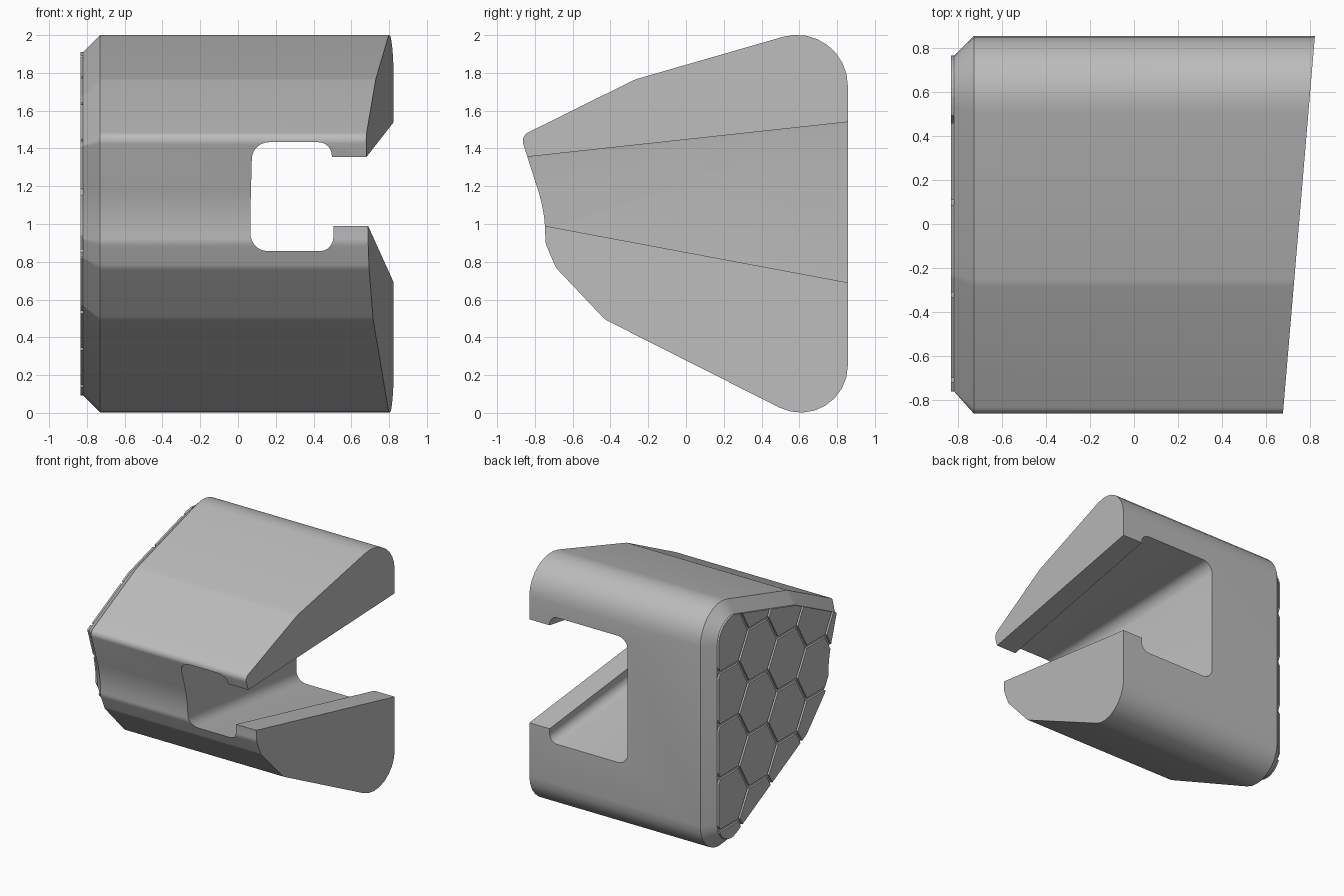
import bpy
import math
from mathutils import Vector

if "Cube" in bpy.data.objects:
    bpy.data.objects.remove(bpy.data.objects["Cube"])

grey = bpy.data.materials.new("mid_grey")
grey.use_nodes = True
grey.diffuse_color = (0.5, 0.5, 0.5, 1)
bsdf = grey.node_tree.nodes["Principled BSDF"]
bsdf.inputs["Base Color"].default_value = grey.diffuse_color
bsdf.inputs["Roughness"].default_value = 0.6


def rounded(corners, inset=0.0, steps=8):
    """Counter-clockwise (u, v, radius) corners, inset and then filleted."""
    pts = [Vector(c[:2]) for c in corners]
    n = len(pts)
    out = []
    moved = []
    for i, p in enumerate(pts):
        a = (p - pts[i - 1]).normalized()
        b = (pts[(i + 1) % n] - p).normalized()
        na, nb = Vector((-a.y, a.x)), Vector((-b.y, b.x))
        moved.append(p + (na + nb) * inset / (1 + na.dot(nb)))
    for i, p in enumerate(moved):
        a = (p - moved[i - 1]).normalized()
        b = (moved[(i + 1) % n] - p).normalized()
        turn = a.x * b.y - a.y * b.x
        r = corners[i][2]
        if r == 0:
            out.append(p)
            continue
        r = max(r - math.copysign(inset, turn), 0.01)
        angle = a.angle(b)
        start = p - a * r * math.tan(angle / 2)
        side = Vector((-a.y, a.x)) * math.copysign(r, turn)
        for k in range(steps + 1):
            t = angle * k / steps
            out.append(start + side * (1 - math.cos(t)) + a * r * math.sin(t))
    return out


def loft(name, groups):
    """Solid skin through each group of matching rings."""
    verts, faces = [], []
    for rings in groups:
        base, n = len(verts), len(rings[0])
        for ring in rings:
            verts += ring
        for k in range(len(rings) - 1):
            lo = base + k * n
            for i in range(n):
                j = (i + 1) % n
                faces.append((lo + i, lo + j, lo + n + j, lo + n + i))
        last = base + (len(rings) - 1) * n
        faces.append(tuple(range(base + n - 1, base - 1, -1)))
        faces.append(tuple(range(last, last + n)))
    mesh = bpy.data.meshes.new(name)
    mesh.from_pydata(verts, [], faces)
    mesh.materials.append(grey)
    obj = bpy.data.objects.new(name, mesh)
    bpy.context.collection.objects.link(obj)
    # Consistent outward normals for the booleans
    import bmesh
    bm = bmesh.new()
    bm.from_mesh(mesh)
    bmesh.ops.recalc_face_normals(bm, faces=bm.faces)
    bm.to_mesh(mesh)
    bm.free()
    return obj


def activate(obj):
    bpy.ops.object.select_all(action='DESELECT')
    obj.select_set(True)
    bpy.context.view_layer.objects.active = obj


def cut(obj, cutter, operation):
    mod = obj.modifiers.new("cut", 'BOOLEAN')
    mod.operation = operation
    mod.solver = 'EXACT'
    mod.object = cutter
    activate(obj)
    bpy.ops.object.modifier_apply(modifier=mod.name)
    bpy.data.objects.remove(cutter)


# Side profile: rounded back, sloping top and bottom, hollowed front
profile = [(0.857, -0.155, 0.25), (0.857, 2.09, 0.27), (-0.27, 1.765, 0.2),
           (-0.875, 1.465, 0.05), (-0.745, 1.06, 0.8), (-0.745, 0.9, 0.1),
           (-0.69, 0.77, 0.1), (-0.43, 0.495, 0.1)]
outer = rounded(profile)
inner = rounded(profile, 0.09)

# Body with a chamfered closed end and a slanted open end
body = loft("clip_body", [[
    [(-0.82, p.x, p.y) for p in inner],
    [(-0.73, p.x, p.y) for p in outer],
    [(0.752 + 0.0846 * p.x, p.x, p.y) for p in outer]]])


# Tapering channel with retaining lips
def channel_ring(y):
    t = (y + 0.8) / 1.657

    def mix(a, b):
        return a + (b - a) * t

    wall, lip = mix(0.07, -0.07), mix(0.5, 0.64)
    floor, roof = mix(0.87, 0.58), mix(1.44, 1.62)
    low, high = mix(1.0, 0.69), mix(1.36, 1.54)
    section = [(wall, floor, 0.09), (lip, floor, 0.07), (lip, low, 0),
               (1.2, low, 0), (1.2, high, 0), (lip, high, 0),
               (lip, roof, 0.07), (wall, roof, 0.09)]
    return [(p.x, y, p.y) for p in rounded(section)]


channel = loft("channel_cutter", [[channel_ring(-1), channel_ring(1)]])
cut(body, channel, 'DIFFERENCE')

# Hexagonal tiles trimmed to the closed end
radius, gap = 0.25, 0.014
pitch = radius * math.sqrt(3)
tiles = []
for col in range(-1, 6):
    for row in range(-1, 6):
        cy = 0.63 - col * radius * 1.5
        cz = 0.42 + (row + 0.5 * (col % 2)) * pitch
        hexagon = [(cy + (radius - gap) * math.cos(k * math.pi / 3),
                    cz + (radius - gap) * math.sin(k * math.pi / 3)) for k in range(6)]
        tiles.append([[(x, y, z) for y, z in hexagon] for x in (-0.835, -0.81)])
grip = loft("hexagon_grip_tiles", tiles)
trim = loft("tile_trimmer", [[[(x, p.x, p.y) for p in inner] for x in (-0.9, -0.7)]])
cut(grip, trim, 'INTERSECT')

activate(body)
bpy.ops.object.shade_smooth_by_angle(angle=math.radians(25))
